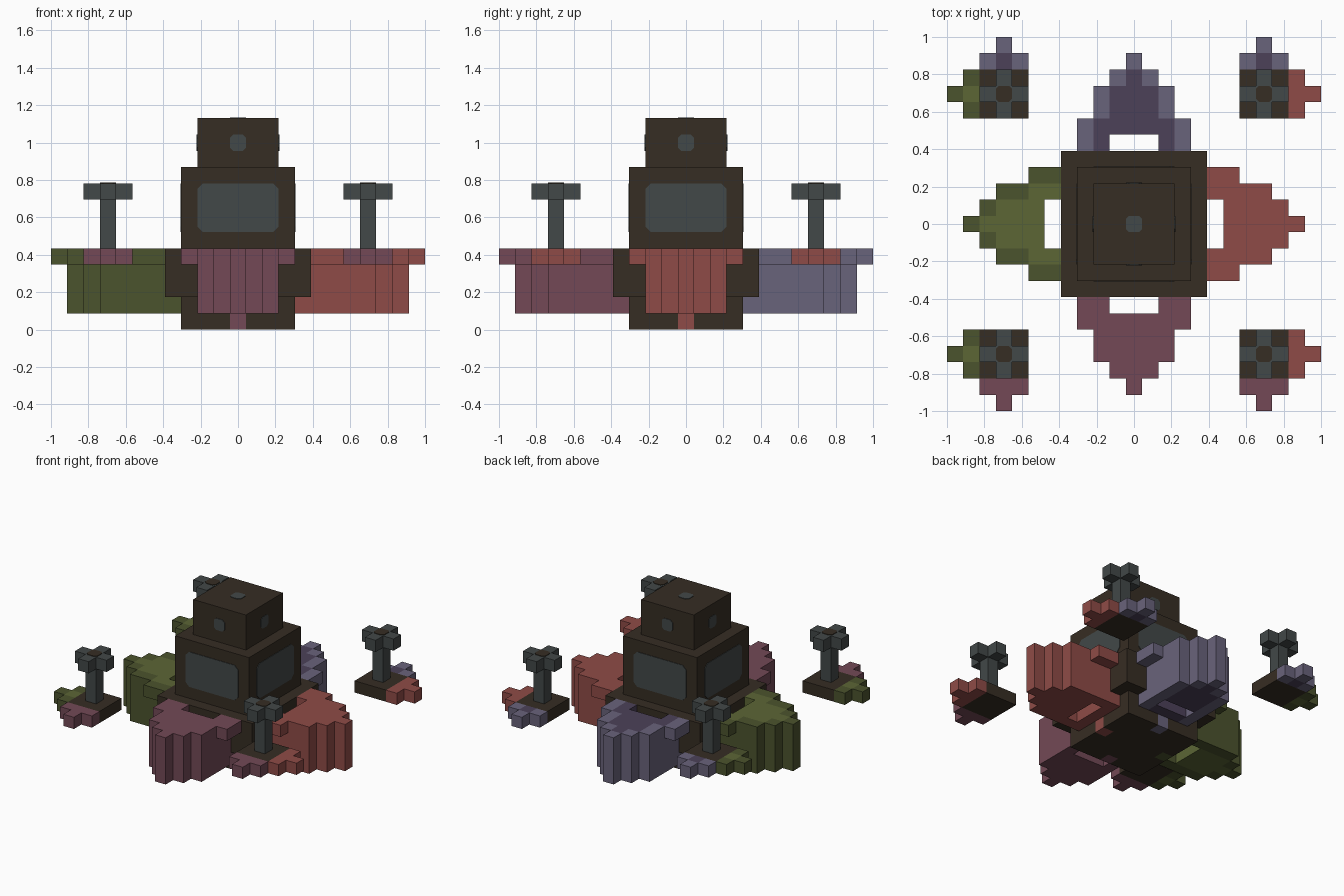
import bpy, bmesh
from math import pi
from mathutils import Matrix, Vector

cube = bpy.data.objects.get("Cube")
if cube:
    bpy.data.objects.remove(cube)

U = 2 / 23  # size of one block


def linear(c):
    c /= 255
    return c / 12.92 if c < 0.04 else ((c + 0.055) / 1.055) ** 2.4


def material(name, *rgb):
    m = bpy.data.materials.new(name)
    m.use_nodes = True
    col = [linear(c) for c in rgb] + [1]
    m.diffuse_color = col
    m.node_tree.nodes["Principled BSDF"].inputs["Base Color"].default_value = col
    return m


brown = material("dark brown", 54, 45, 35)
slate = material("slate", 66, 72, 72)
red = material("brick red", 143, 75, 71)
mauve = material("mauve", 115, 73, 86)
green = material("dark olive", 75, 83, 45)
olive = material("light olive", 92, 102, 53)
lilac = material("lilac", 105, 99, 123)
plum = material("plum", 76, 65, 89)

# Edge and core colour for each side: left, back, right, front
SIDES = [("left", red, red), ("back", lilac, plum),
         ("right", green, olive), ("front", mauve, mauve)]


def finish(name, bm, mats):
    mesh = bpy.data.meshes.new(name)
    bm.to_mesh(mesh)
    bm.free()
    for m in mats:
        mesh.materials.append(m)
    ob = bpy.data.objects.new(name, mesh)
    bpy.context.collection.objects.link(ob)
    return ob


def box(name, half, z0, z1, mat, x=0, y=0):
    """Square block, measured in block units."""
    bm = bmesh.new()
    bmesh.ops.create_cube(bm, size=1)
    for v in bm.verts:
        v.co = Vector((x + v.co.x * 2 * half, y + v.co.y * 2 * half,
                       z0 if v.co.z < 0 else z1)) * U
    return finish(name, bm, [mat])


def blocks(name, cells, turn=0):
    """Skin a set of unit blocks {(x, y, layer): material}, turned in quarters."""
    mats = list(dict.fromkeys(cells.values()))
    bm = bmesh.new()
    for cell, mat in cells.items():
        mid = Vector(cell) + Vector((0, 0, 0.5))
        for axis in range(3):
            for s in (-1, 1):
                n = Vector((0, 0, 0))
                n[axis] = s
                if tuple(int(a + b) for a, b in zip(cell, n)) in cells:
                    continue
                a = Vector((0, 0, 0))
                a[(axis + 1) % 3] = 0.5
                b = n.cross(a)
                ring = (a + b, b - a, -a - b, a - b)
                f = bm.faces.new([bm.verts.new((mid + n / 2 + r) * U) for r in ring])
                f.material_index = mats.index(mat)
    bmesh.ops.remove_doubles(bm, verts=bm.verts, dist=0.001)
    bmesh.ops.recalc_face_normals(bm, faces=bm.faces)
    bm.transform(Matrix.Rotation(turn * pi / 2, 4, 'Z'))
    return finish(name, bm, mats)


def plate(name, w, h, cut, matrix, mat):
    """Thin panel with clipped corners, lying on the plane of the matrix."""
    bm = bmesh.new()
    pts = [(w, h - cut), (w - cut, h), (cut - w, h), (-w, h - cut),
           (-w, cut - h), (cut - w, -h), (w - cut, -h), (w, cut - h)]
    base = bm.faces.new([bm.verts.new((x * U, y * U, 0)) for x, y in pts])
    top = bmesh.ops.extrude_face_region(bm, geom=[base])
    for v in top["geom"]:
        if isinstance(v, bmesh.types.BMVert):
            v.co.z += 0.004
    bmesh.ops.recalc_face_normals(bm, faces=bm.faces)
    bm.transform(matrix)
    return finish(name, bm, [mat])


# Central tower
foot = {(x, y, 0): brown for x in range(-3, 4) for y in range(-3, 4)}
for (x, y), side in zip([(3, 0), (0, 3), (-3, 0), (0, -3)], SIDES):
    foot[x, y, 0] = side[1]
blocks("tower_foot", foot)
box("tower_base", 3.5, 1, 2, brown)
box("tower_plinth", 4.5, 2, 5, brown)
box("tower_body", 3.5, 5, 10, brown)
box("tower_head", 2.5, 10, 13, brown)
plate("head_top_light", 0.5, 0.5, 0.2, Matrix.Translation((0, 0, 13 * U)), slate)

# Four wings, with windows and lamps above them
WIDTH = {4: 2, 5: 3, 6: 3, 7: 2, 8: 2, 9: 1, 10: 0}
for q, (side, edge, core) in enumerate(SIDES):
    wing = {}
    for d, w in WIDTH.items():
        for i in range(-w, w + 1):
            for k in range(1, 5):
                hole = d == 5 and abs(i) < 2
                under_plinth = d == 4 and k > 1
                raised_rim = abs(i) == 3 and k < 4
                if hole or under_plinth or raised_rim:
                    continue
                rim = abs(i) == w or (abs(i) == 2 and k < 4)
                wing[d, i, k] = edge if rim else core
    blocks(side + "_wing", wing, q)

    turn = Matrix.Rotation(q * pi / 2, 4, 'Z')
    upright = Matrix.Rotation(pi / 2, 4, 'Z') @ Matrix.Rotation(pi / 2, 4, 'X')
    for part, w, h, cut, out, z in (("_window", 2.5, 1.5, 0.35, 3.5, 7.5),
                                    ("_head_light", 0.5, 0.5, 0.2, 2.5, 11.5)):
        place = turn @ Matrix.Translation((out * U, 0, z * U)) @ upright
        plate(side + part, w, h, cut, place, slate)

# Four floating corner posts
for sx, xside in ((1, SIDES[0]), (-1, SIDES[2])):
    for sy, yside in ((1, SIDES[1]), (-1, SIDES[3])):
        name = yside[0] + "_" + xside[0]
        cx, cy = 8 * sx, 8 * sy
        base = {(cx + i, cy + j, 4): brown for i in (-1, 0, 1) for j in (-1, 0, 1)}
        for i in (-1, 0, 1):
            base[cx + 2 * sx, cy + i, 4] = xside[1] if i else xside[2]
            base[cx + i, cy + 2 * sy, 4] = yside[1] if i else yside[2]
        base[cx + 3 * sx, cy, 4] = xside[1]
        base[cx, cy + 3 * sy, 4] = yside[1]
        blocks(name + "_post_base", base)
        post = {(cx, cy, k): slate for k in range(5, 9)}
        for i in (-1, 1):
            post[cx + i, cy, 8] = slate
            post[cx, cy + i, 8] = slate
        blocks(name + "_post", post)
        plate(name + "_post_cap", 0.5, 0.5, 0.2,
              Matrix.Translation((cx * U, cy * U, 9 * U)), brown)
